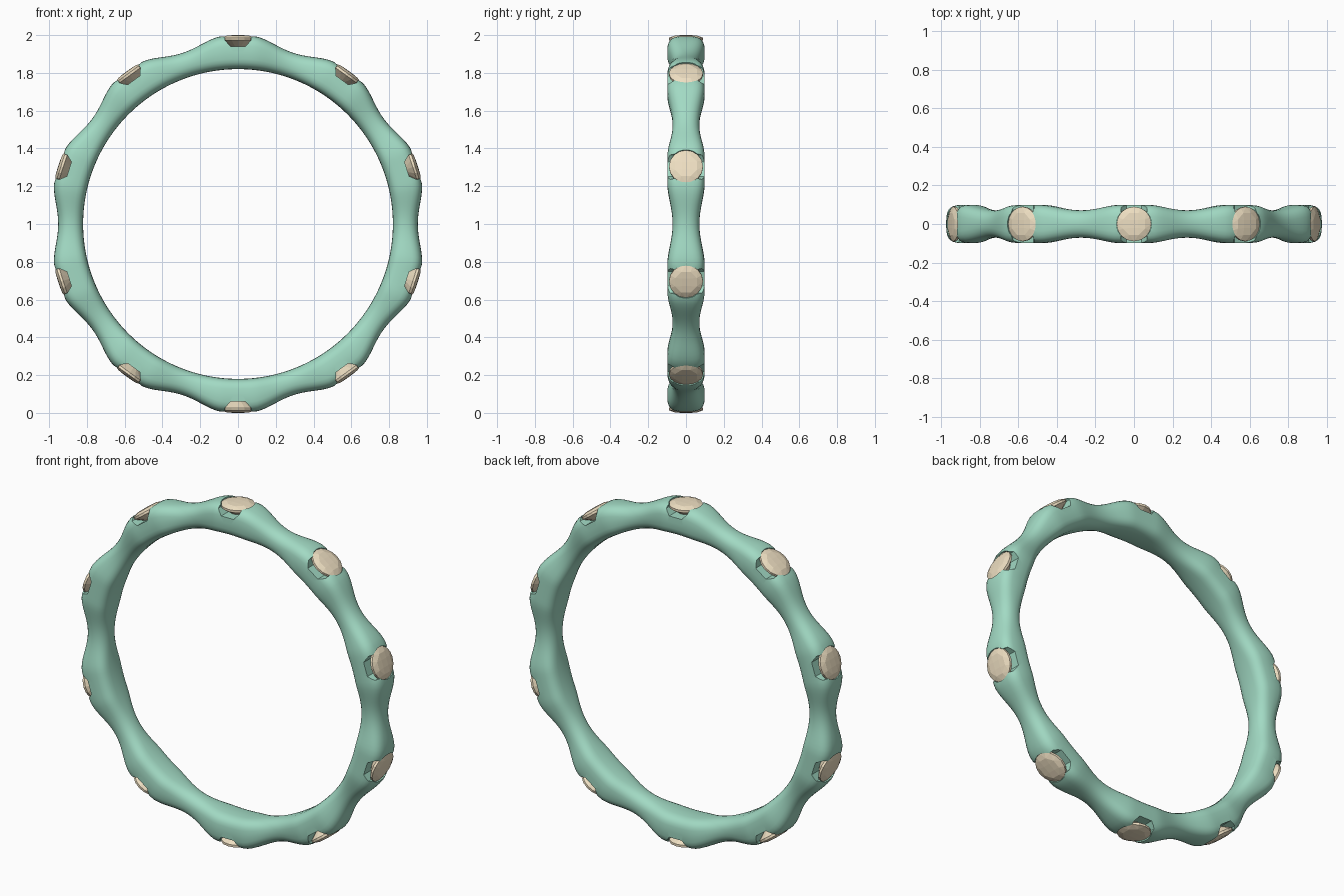
import bpy, bmesh, math
from mathutils import Matrix, Vector

if "Cube" in bpy.data.objects:
    bpy.data.objects.remove(bpy.data.objects["Cube"])

COUNT = 10
R_IN, R_MID, R_GEM = 0.82, 0.952, 0.998


def material(name, rgb):
    m = bpy.data.materials.new(name)
    m.diffuse_color = (*rgb, 1)
    m.use_nodes = True
    m.node_tree.nodes["Principled BSDF"].inputs["Base Color"].default_value = m.diffuse_color
    return m


green = material("jade_green", (0.36, 0.70, 0.55))
cream = material("cream_stone", (0.86, 0.74, 0.54))


def obj_from(bm, name, mat=None):
    bmesh.ops.recalc_face_normals(bm, faces=bm.faces[:])
    me = bpy.data.meshes.new(name)
    bm.to_mesh(me)
    bm.free()
    ob = bpy.data.objects.new(name, me)
    bpy.context.collection.objects.link(ob)
    if mat:
        me.materials.append(mat)
    return ob


def skin(bm, rings, caps=True, loop=False):
    """Bridge equal-length vertex rings."""
    rows = [[bm.verts.new(p) for p in ring] for ring in rings]
    n = len(rows[0])
    pairs = list(zip(rows, rows[1:] + rows[:1])) if loop else list(zip(rows, rows[1:]))
    for a, b in pairs:
        for i in range(n):
            j = (i + 1) % n
            bm.faces.new((a[i], a[j], b[j], b[i]))
    if caps:
        bm.faces.new(rows[0])
        bm.faces.new(rows[-1])
    return rows


def seat_frame(k):
    """Local x tangent, y depth, z outward, at stone k."""
    a = k * math.tau / COUNT
    return (Matrix.Translation((0, 0, 1)) @ Matrix.Rotation(a, 4, 'Y')
            @ Matrix.Translation((0, 0, 1)))


def circle(r, h, n, off=0.0):
    return [Vector((r * math.cos(math.tau * (i + off) / n),
                    r * math.sin(math.tau * (i + off) / n), h)) for i in range(n)]


# band: swelling cross-section swept round the circle
def band_ring(a):
    step = math.tau / COUNT
    d = abs((a + step / 2) % step - step / 2) / (step / 2)
    u = max(0, (d - 0.27) / 0.73)
    s = 0.5 + 0.5 * math.cos(math.pi * u ** 0.85)
    outer = R_MID + (R_GEM - R_MID) * s
    if d < 0.27:
        outer = R_GEM * math.cos(0.27 * step / 2) / math.cos(d * step / 2)
    half_w, n = 0.071 + 0.028 * s, 2.3 + 0.9 * s
    mid, half_r = (outer + R_IN) / 2, (outer - R_IN) / 2
    pts = []
    for i in range(28):
        t = math.tau * i / 28
        c, q = math.cos(t), math.sin(t)
        r = mid + half_r * math.copysign(abs(c) ** (2 / n), c)
        y = half_w * math.copysign(abs(q) ** (2 / n), q)
        pts.append((r * math.sin(a), y, 1 + r * math.cos(a)))
    return pts


bm = bmesh.new()
skin(bm, [band_ring(math.tau * i / 240) for i in range(240)], caps=False, loop=True)
band = obj_from(bm, "band", green)

# seat cutters: round recess for each stone, and a window across the band
recess, window = bmesh.new(), bmesh.new()
trapezoid = [(-0.068, 0.06), (0.068, 0.06), (0.068, -0.027), (0.04, -0.06), (-0.04, -0.06), (-0.068, -0.027)]
for k in range(COUNT):
    m = seat_frame(k)
    skin(recess, [[m @ p for p in circle(0.0905, h, 32)] for h in (0.05, -0.027)])
    skin(window, [[m @ Vector((x, y, z)) for x, z in trapezoid] for y in (-0.2, 0.2)])

bpy.context.view_layer.objects.active = band
for cutter in (obj_from(recess, "recess_cutter"), obj_from(window, "window_cutter")):
    cutter.hide_render = True
    mod = band.modifiers.new("seat", 'BOOLEAN')
    mod.operation, mod.solver, mod.object = 'DIFFERENCE', 'EXACT', cutter
    bpy.ops.object.modifier_apply(modifier=mod.name)
    bpy.data.objects.remove(cutter)
band.select_set(True)
bpy.ops.object.shade_smooth_by_angle(angle=math.radians(35))

# faceted stones
for k in range(COUNT):
    bm = bmesh.new()
    girdle = circle(0.09, -0.014, 16)
    rows = skin(bm, [girdle, circle(0.09, -0.027, 16), circle(0.04, -0.061, 16)], caps=False)
    bm.faces.new(rows[-1])
    g = rows[0]
    # crown: kite and triangle facets up to a small table
    t = [bm.verts.new(p) for p in circle(0.062, -0.002, 8, 0.5)]
    for i in range(8):
        j = (i + 1) % 8
        bm.faces.new((g[2 * i], g[2 * i + 1], t[i]))
        bm.faces.new((g[2 * i + 1], g[(2 * i + 2) % 16], t[i]))
        bm.faces.new((t[i], g[(2 * i + 2) % 16], t[j]))
    c = [bm.verts.new(p) for p in circle(0.03, 0.0, 4, 0.5)]
    for i in range(4):
        a, b, d = t[2 * i], t[2 * i + 1], t[(2 * i + 2) % 8]
        bm.faces.new((a, b, c[i]))
        bm.faces.new((b, d, c[(i + 1) % 4], c[i]))
    bm.faces.new(c)
    stone = obj_from(bm, f"stone_{k + 1}", cream)
    stone.matrix_world = seat_frame(k)
